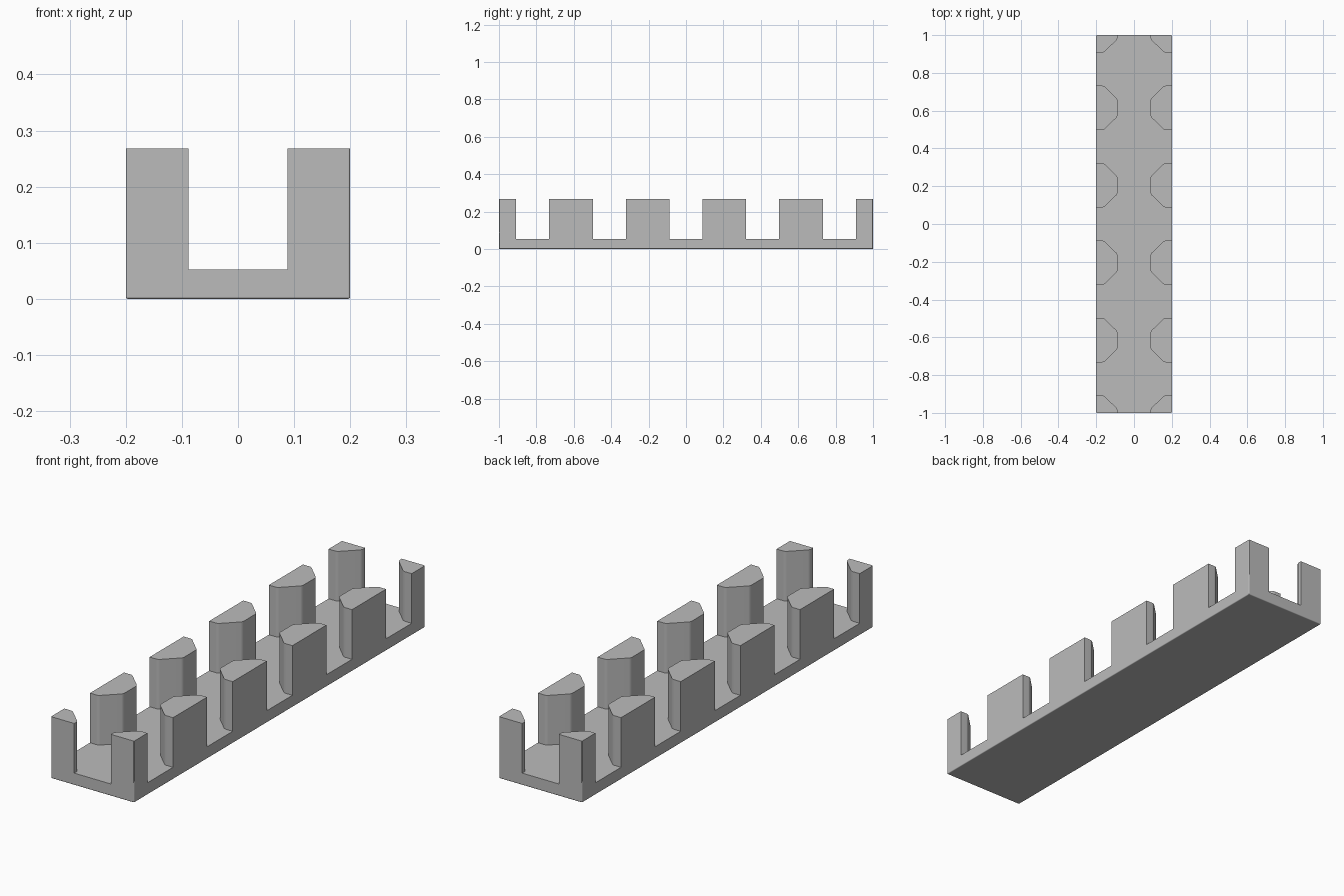
import bpy
import bmesh
from math import radians

HALF_W, HALF_L, HEIGHT, FLOOR = 0.2, 1.0, 0.268, 0.052
PITCH = 0.41        # spacing of the posts along the rail
POST_HALF = 0.117   # half width of a post at the outer wall
NOSE_HALF = 0.047   # half width of its flat inner nose
NOSE_X, SHOULDER_X = 0.088, 0.16

if "Cube" in bpy.data.objects:
    bpy.data.objects.remove(bpy.data.objects["Cube"])

# Single grey material
grey = bpy.data.materials.new("plain grey")
grey.use_nodes = True
grey.diffuse_color = (0.5, 0.5, 0.5, 1)
grey.node_tree.nodes["Principled BSDF"].inputs["Base Color"].default_value = (0.5, 0.5, 0.5, 1)


def prism(name, outline, bottom, top):
    """Extrude a plan outline between two heights."""
    bm = bmesh.new()
    face = bm.faces.new([bm.verts.new((x, y, bottom)) for x, y in outline])
    up = bmesh.ops.extrude_face_region(bm, geom=[face])["geom"]
    bmesh.ops.translate(bm, vec=(0, 0, top - bottom),
                        verts=[v for v in up if isinstance(v, bmesh.types.BMVert)])
    bmesh.ops.recalc_face_normals(bm, faces=bm.faces[:])
    return name, bm


def round_edges(bm, rule, radius):
    edges = [e for e in bm.edges if rule(e.verts[0].co, e.verts[1].co)]
    bmesh.ops.bevel(bm, geom=edges, offset=radius, segments=3,
                    profile=0.5, affect="EDGES")


def finish(name, bm):
    mesh = bpy.data.meshes.new(name)
    bm.to_mesh(mesh)
    bm.free()
    mesh.materials.append(grey)
    obj = bpy.data.objects.new(name, mesh)
    bpy.context.collection.objects.link(obj)
    return obj


def upright(a, b):
    return abs(a.z - b.z) > 0.1


# Solid block with softened corners and underside
name, block = prism("post_rack", [(-HALF_W, -HALF_L), (HALF_W, -HALF_L),
                                  (HALF_W, HALF_L), (-HALF_W, HALF_L)], 0, HEIGHT)
round_edges(block, lambda a, b: upright(a, b) or max(a.z, b.z) < 0.001, 0.004)
rack = finish(name, block)

# Channel between the posts: one side walked from front to back, then mirrored
OUT = HALF_W + 0.1
END = HALF_L + 0.1
side = [(NOSE_X, -END)]
for i in range(-2, 3):
    low, high = (i - 0.5) * PITCH, (i + 0.5) * PITCH
    side += [(NOSE_X, low + NOSE_HALF), (SHOULDER_X, low + POST_HALF), (OUT, low + POST_HALF),
             (OUT, high - POST_HALF), (SHOULDER_X, high - POST_HALF), (NOSE_X, high - NOSE_HALF)]
side.append((NOSE_X, END))
outline = side + [(-x, y) for x, y in reversed(side)]
name, channel = prism("channel_cutter", outline, FLOOR, HEIGHT + 0.1)
round_edges(channel, lambda a, b: upright(a, b) and abs(a.x) < HALF_W, 0.008)
cutter = finish(name, channel)
cutter.hide_render = True

# Cut the channel, leaving the posts standing on the base
bpy.ops.object.select_all(action="DESELECT")
bpy.context.view_layer.objects.active = rack
rack.select_set(True)
cut = rack.modifiers.new("channel", "BOOLEAN")
cut.operation, cut.solver, cut.object = "DIFFERENCE", "EXACT", cutter
bpy.ops.object.modifier_apply(modifier=cut.name)
bpy.data.objects.remove(cutter)

# Smooth the rounded edges while the broad faces stay flat
bpy.ops.object.shade_smooth_by_angle(angle=radians(30))
weighted = rack.modifiers.new("flat faces", "WEIGHTED_NORMAL")
weighted.keep_sharp = True
